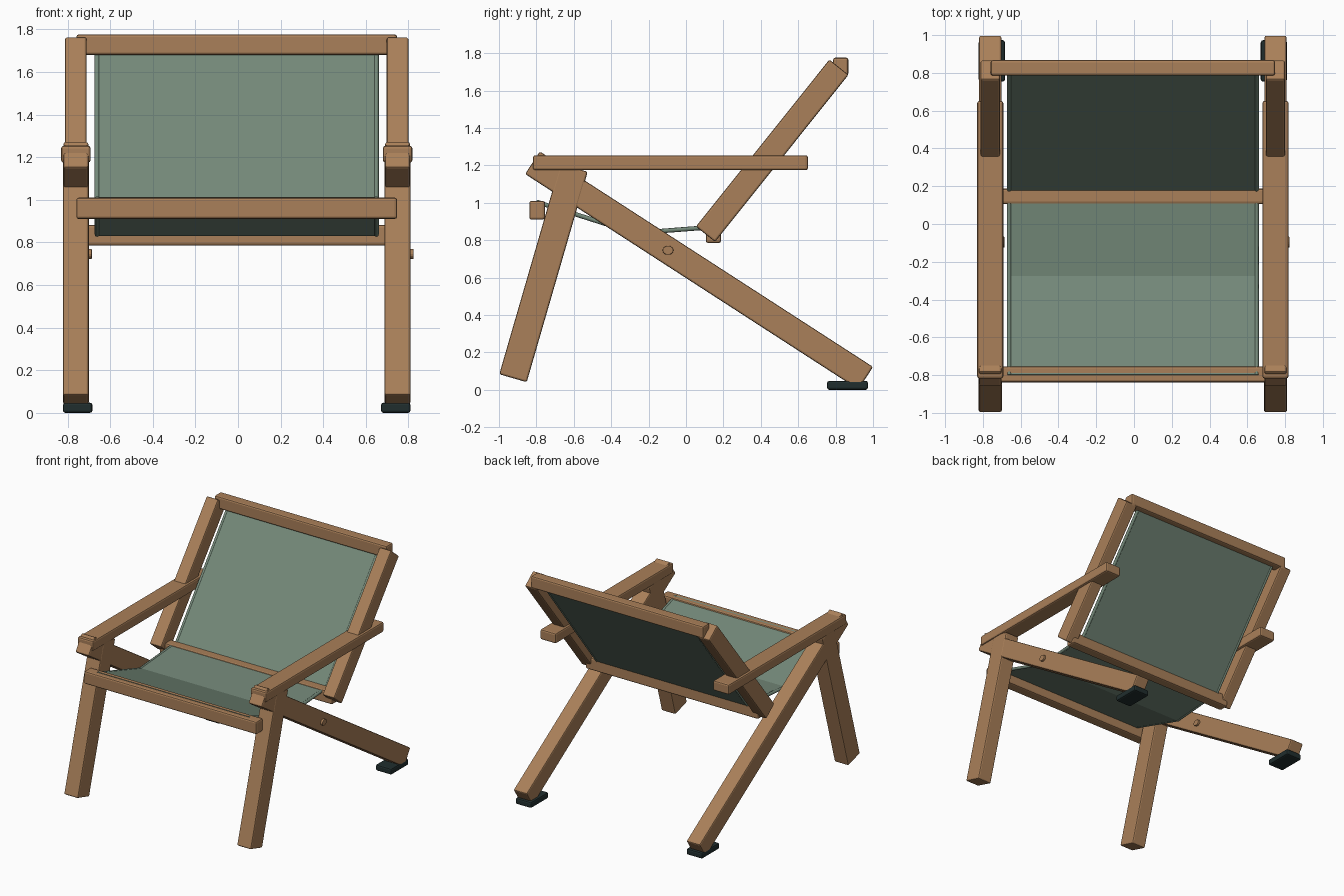
import bpy, bmesh, math
from mathutils import Vector, Matrix

if "Cube" in bpy.data.objects:
    bpy.data.objects.remove(bpy.data.objects["Cube"])

CX = -0.006  # frame centre line (bolt heads stick out on one side only)


def material(name, rgb):
    m = bpy.data.materials.new(name)
    m.diffuse_color = (*rgb, 1)
    m.use_nodes = True
    m.node_tree.nodes["Principled BSDF"].inputs["Base Color"].default_value = m.diffuse_color
    return m


WOOD = material("warm wood", (0.40, 0.215, 0.10))
CLOTH = material("sage canvas", (0.175, 0.25, 0.192))
RUBBER = material("dark rubber", (0.0144, 0.027, 0.027))


def finish(name, bm, mat, bevel=0.0):
    me = bpy.data.meshes.new(name)
    bmesh.ops.recalc_face_normals(bm, faces=bm.faces)
    bm.to_mesh(me)
    bm.free()
    me.materials.append(mat)
    ob = bpy.data.objects.new(name, me)
    bpy.context.collection.objects.link(ob)
    if bevel:
        mod = ob.modifiers.new("soft edges", 'BEVEL')
        mod.width = bevel
        mod.segments = 2
    return ob


def beam(name, x, a, b, wide, thick, mat=WOOD, bevel=0.01):
    """Straight bar from a to b (y, z points), centred on x."""
    a, b = Vector((x, *a)), Vector((x, *b))
    d = (b - a).normalized()
    side = Vector((1, 0, 0))
    up = d.cross(side)
    rot = Matrix((side, d, up)).transposed().to_4x4()
    size = Matrix.Diagonal((wide, (b - a).length, thick, 1))
    bm = bmesh.new()
    bmesh.ops.create_cube(bm, size=1, matrix=Matrix.Translation((a + b) / 2) @ rot @ size)
    return finish(name, bm, mat, bevel)


def box(name, x0, x1, y0, y1, z0, z1, mat=WOOD, bevel=0.012):
    zc = (z0 + z1) / 2
    return beam(name, (x0 + x1) / 2, (y0, zc), (y1, zc), abs(x1 - x0), z1 - z0, mat, bevel)


def sling(name, path, half, thick):
    """Cloth panel: a (y, z) path thickened and stretched across x."""
    bm = bmesh.new()
    rows = [[bm.verts.new((CX + s * half, y, z)) for s in (-1, 1)] for y, z in path]
    for r, q in zip(rows, rows[1:]):
        bm.faces.new((r[0], r[1], q[1], q[0]))
    ob = finish(name, bm, CLOTH)
    mod = ob.modifiers.new("cloth thickness", 'SOLIDIFY')
    mod.thickness = thick
    mod.offset = 0
    return ob


def piping(name, x, path, r):
    """Round hem following a (y, z) path."""
    cu = bpy.data.curves.new(name, 'CURVE')
    cu.dimensions = '3D'
    cu.bevel_depth = r
    cu.bevel_resolution = 2
    cu.use_fill_caps = True
    sp = cu.splines.new('POLY')
    sp.points.add(len(path) - 1)
    for p, (y, z) in zip(sp.points, path):
        p.co = (x, y, z, 1)
    cu.materials.append(CLOTH)
    ob = bpy.data.objects.new(name, cu)
    bpy.context.collection.objects.link(ob)


# cloth paths in (y, z)
seat_path = [(-0.80, 1.005), (-0.275, 0.838), (0.115, 0.868)]
back_path = [(0.18, 0.873), (0.827, 1.70)]

for s, side in ((-1, "left"), (1, "right")):
    x = CX + s * 0.755
    # legs, arm and back upright
    beam("front_leg_" + side, x, (-0.925, 0.062), (-0.599, 1.187), 0.122, 0.153)
    beam("rear_leg_" + side, x, (-0.821, 1.214), (0.961, 0.062), 0.118, 0.144)
    box("armrest_" + side, x - 0.069, x + 0.069, -0.818, 0.652, 1.174, 1.254)
    beam("back_upright_" + side, x, (0.104, 0.832), (0.818, 1.725), 0.102, 0.131)
    # foot pad under the rear leg, reaching inward
    box("foot_pad_" + side, CX + s * 0.677, CX + s * 0.816, 0.754, 0.973, 0.0, 0.048, RUBBER)
    # bolt head on the +x face of the rear leg
    bm = bmesh.new()
    place = (Matrix.Translation((x + 0.055, -0.096, 0.746))
             @ Matrix.Diagonal((1, 0.029, 0.024, 1)) @ Matrix.Rotation(math.pi / 2, 4, 'Y'))
    bmesh.ops.create_cone(bm, cap_ends=True, segments=16, radius1=1, radius2=1,
                          depth=0.04, matrix=place)
    finish("bolt_head_" + side, bm, WOOD, 0.004)
    # hems along the cloth edges
    hx = CX + s * 0.655
    piping("seat_hem_" + side, hx, seat_path, 0.012)
    piping("back_hem_" + side, hx, back_path, 0.012)

# cross rails
R = 0.753
box("top_rail", CX - R, CX + R, 0.786, 0.868, 1.68, 1.776)
box("front_rail", CX - R, CX + R, -0.838, -0.754, 0.91, 1.01)
box("lower_back_rail", CX - R, CX + R, 0.106, 0.187, 0.785, 0.882)

# cloth panels
sling("seat", seat_path, 0.655, 0.016)
sling("backrest", back_path, 0.655, 0.016)
